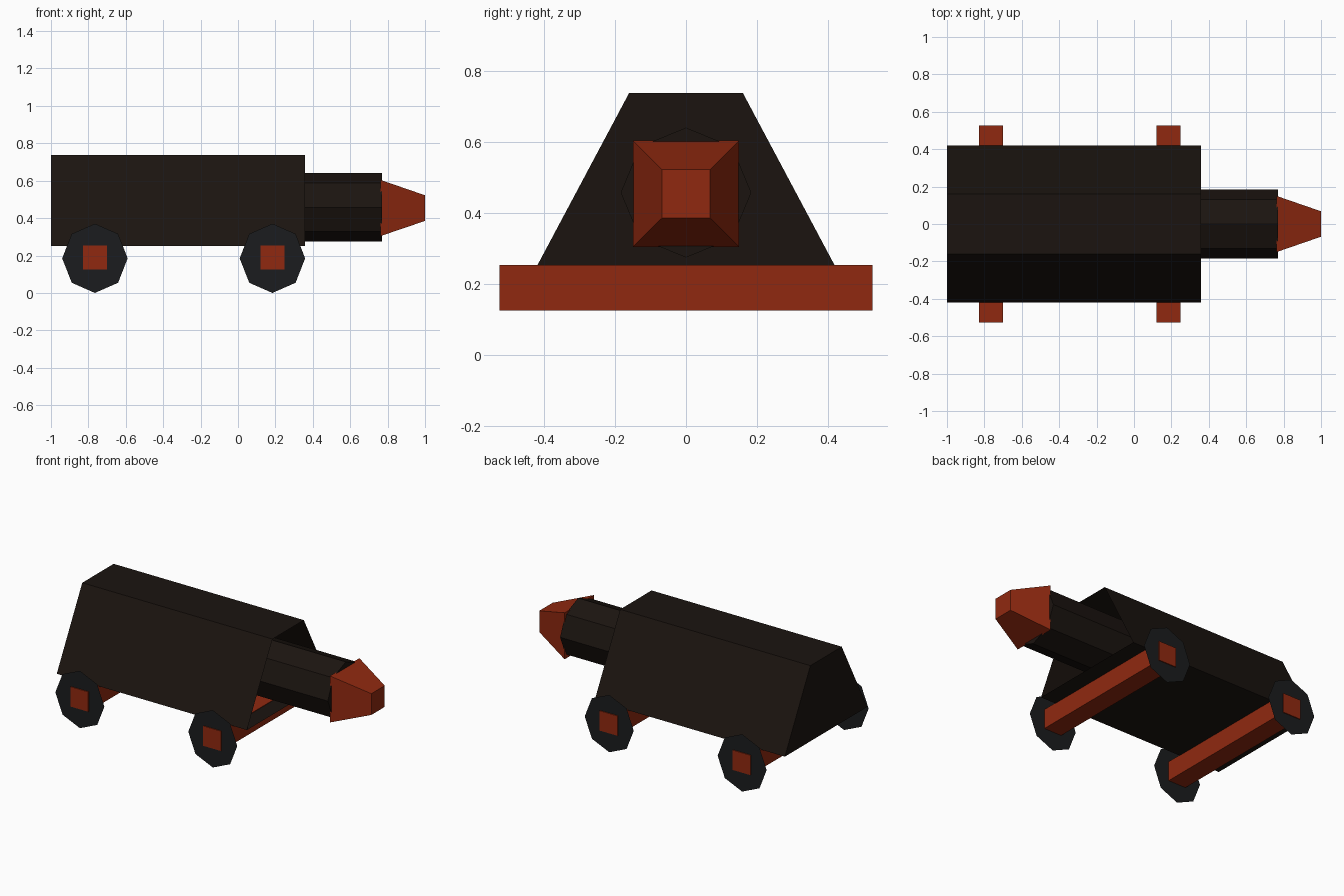
import bpy
from math import sin, cos, pi

if "Cube" in bpy.data.objects:
    bpy.data.objects.remove(bpy.data.objects["Cube"])


def material(name, rgb):
    m = bpy.data.materials.new(name)
    m.diffuse_color = (*rgb, 1)
    m.use_nodes = True
    m.node_tree.nodes["Principled BSDF"].inputs["Base Color"].default_value = m.diffuse_color
    return m


dark = material("dark_brown", (0.011, 0.007, 0.005))
rust = material("rust", (0.28, 0.022, 0.005))
tyre = material("charcoal", (0.011, 0.012, 0.013))


def add(name, verts, faces, mat):
    me = bpy.data.meshes.new(name)
    me.from_pydata(verts, [], faces)
    me.materials.append(mat)
    ob = bpy.data.objects.new(name, me)
    bpy.context.collection.objects.link(ob)
    return ob


def loft_x(name, x0, prof0, x1, prof1, mat, cap_end=True):
    """Join two counter-clockwise (y, z) profiles along x."""
    n = len(prof0)
    verts = [(x0, y, z) for y, z in prof0] + [(x1, y, z) for y, z in prof1]
    faces = [(i, (i + 1) % n, n + (i + 1) % n, n + i) for i in range(n)]
    faces.append(tuple(reversed(range(n))))
    if cap_end:
        faces.append(tuple(range(n, 2 * n)))
    return add(name, verts, faces, mat)


def rect(y, z0, z1):
    return [(-y, z0), (y, z0), (y, z1), (-y, z1)]


def octagon(cx, cz, rx, rz):
    return [(cx + rx * cos(i * pi / 4), cz + rz * sin(i * pi / 4)) for i in range(8)]


# Tapered body shell, open at the front end where the neck enters
trapezoid = [(-0.42, 0.25), (0.42, 0.25), (0.16, 0.738), (-0.16, 0.738)]
loft_x("body", -1, trapezoid, 0.358, trapezoid, dark, cap_end=False)

# Eight-sided neck running into the body
ring = octagon(0, 0.457, 0.184, 0.183)
loft_x("neck", 0.0, ring, 0.77, ring, dark)

# Square tapered snout
loft_x("snout", 0.762, rect(0.15, 0.304, 0.604), 1, rect(0.068, 0.385, 0.522), rust)

# Axles with flat disc wheels set just inside their ends
for label, x in (("rear", -0.765), ("front", 0.184)):
    axle = rect(0.526, 0.125, 0.253)
    loft_x(label + "_axle", x - 0.064, axle, x + 0.064, axle, rust)
    for side, s in (("right", -1), ("left", 1)):
        disc = [(px, s * 0.52, pz) for px, pz in octagon(x, 0.185, 0.175, 0.185)]
        order = range(8) if s < 0 else reversed(range(8))
        add(f"{label}_{side}_wheel", disc, [tuple(order)], tyre)
